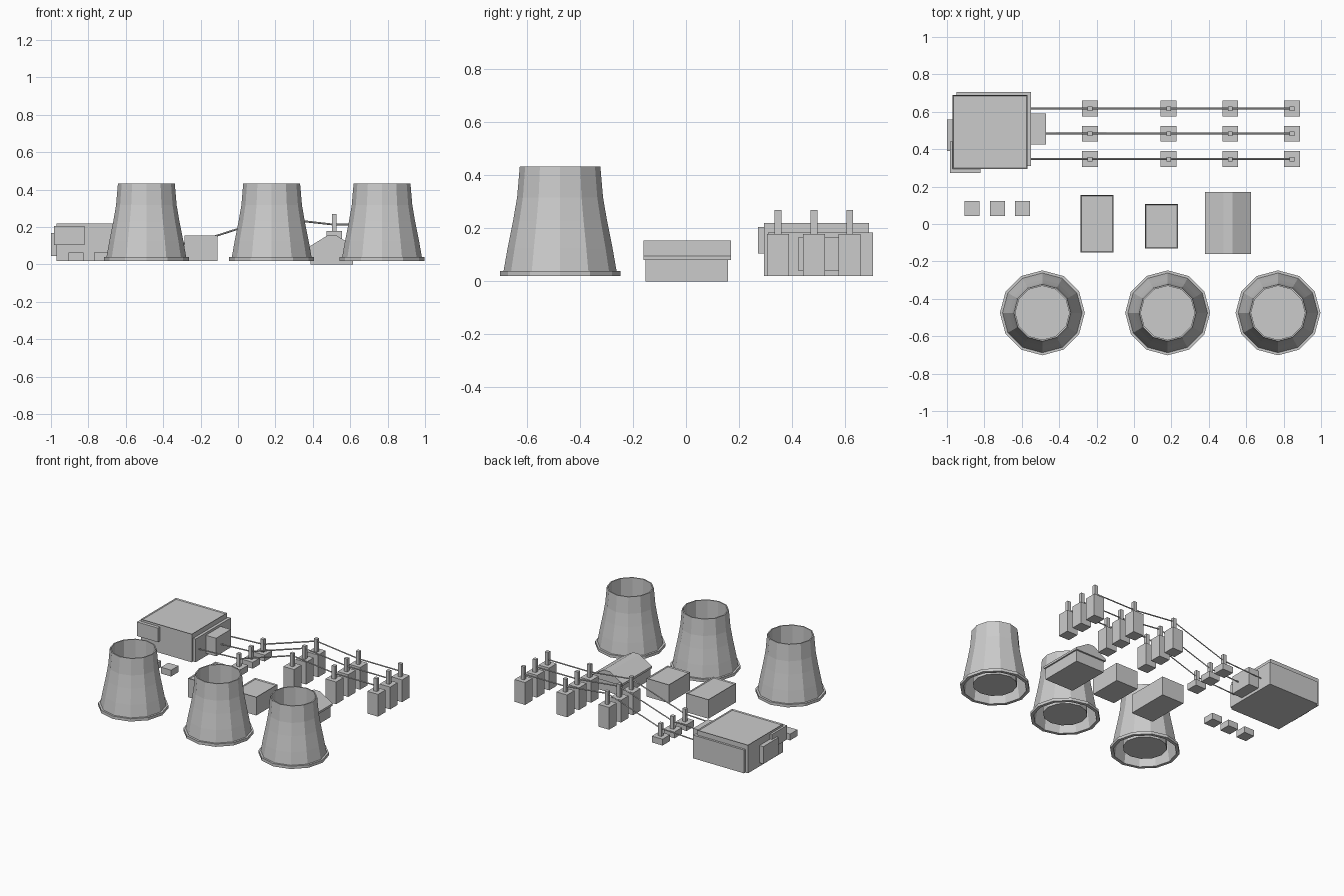
import bpy, bmesh
from math import cos, sin, pi
from mathutils import Vector

if "Cube" in bpy.data.objects:
    bpy.data.objects.remove(bpy.data.objects["Cube"])

grey = bpy.data.materials.new("light_grey")
grey.diffuse_color = (0.6, 0.6, 0.6, 1)
grey.use_nodes = True
grey.node_tree.nodes["Principled BSDF"].inputs["Base Color"].default_value = (0.6, 0.6, 0.6, 1)


def finish(name, bm):
    bmesh.ops.recalc_face_normals(bm, faces=bm.faces)
    mesh = bpy.data.meshes.new(name)
    bm.to_mesh(mesh)
    bm.free()
    mesh.materials.append(grey)
    ob = bpy.data.objects.new(name, mesh)
    bpy.context.collection.objects.link(ob)
    return ob


def add_box(bm, low, high):
    low, high = Vector(low), Vector(high)
    verts = bmesh.ops.create_cube(bm, size=1)["verts"]
    bmesh.ops.scale(bm, vec=high - low, verts=verts)
    bmesh.ops.translate(bm, vec=(low + high) / 2, verts=verts)


def box(name, low, high, recess=False):
    """Box between two corners, optionally with a shallow parapet roof."""
    bm = bmesh.new()
    add_box(bm, low, high)
    if recess:
        bm.normal_update()
        top = max(bm.faces, key=lambda f: f.calc_center_median().z)
        bmesh.ops.inset_region(bm, faces=[top], thickness=0.007)
        bmesh.ops.translate(bm, vec=(0, 0, -0.007), verts=top.verts)
    return finish(name, bm)


def prism(name, outline, y0, y1):
    """Extrude an x-z outline along y."""
    bm = bmesh.new()
    face = bm.faces.new([bm.verts.new((x, y0, z)) for x, z in outline])
    ext = bmesh.ops.extrude_face_region(bm, geom=[face])["geom"]
    bmesh.ops.translate(bm, vec=(0, y1 - y0, 0),
                        verts=[v for v in ext if isinstance(v, bmesh.types.BMVert)])
    return finish(name, bm)


def lathe(name, profile, cx, cy, sides=12):
    """Turn a radius-height profile whose first point lies on the axis."""
    bm = bmesh.new()
    centre = bm.verts.new((cx, cy, profile[0][1]))
    rings = [[bm.verts.new((cx + r * cos(2 * pi * i / sides),
                            cy + r * sin(2 * pi * i / sides), z))
              for i in range(sides)] for r, z in profile[1:]]
    for i in range(sides):
        j = (i + 1) % sides
        bm.faces.new((centre, rings[0][i], rings[0][j]))
        for a, b in zip(rings, rings[1:]):
            bm.faces.new((a[i], a[j], b[j], b[i]))
    return finish(name, bm)


def cable(name, points, radius):
    curve = bpy.data.curves.new(name, "CURVE")
    curve.dimensions = "3D"
    curve.bevel_depth = radius
    curve.bevel_resolution = 0
    curve.use_fill_caps = True
    spline = curve.splines.new("POLY")
    spline.points.add(len(points) - 1)
    for p, co in zip(spline.points, points):
        p.co = (*co, 1)
    curve.materials.append(grey)
    ob = bpy.data.objects.new(name, curve)
    bpy.context.collection.objects.link(ob)


# Cooling towers: floor, inner shaft, lip, flared shell, foot flange, underside
tower = [(0, 0.045), (0.144, 0.045), (0.144, 0.433), (0.152, 0.433), (0.162, 0.317),
         (0.177, 0.23), (0.198, 0.125), (0.213, 0.04), (0.227, 0.04), (0.227, 0.02),
         (0.205, 0.02), (0.19, 0.125), (0.169, 0.23), (0.146, 0.41)]
for i, x in enumerate((-0.49, 0.18, 0.77)):
    lathe(f"cooling_tower_{i + 1}", tower, x, -0.475)

# Main building with its annexes
box("main_hall", (-0.97, 0.295, 0.02), (-0.57, 0.69, 0.22), True)
box("main_hall_outer_wall", (-0.95, 0.31, 0.02), (-0.55, 0.705, 0.185))
box("front_annex", (-0.985, 0.272, 0.105), (-0.82, 0.44, 0.205))
box("side_annex", (-1.0, 0.39, 0.045), (-0.84, 0.56, 0.168))
box("switch_annex", (-0.6, 0.425, 0.04), (-0.47, 0.59, 0.168))

# Small ground units in a row
for i, x in enumerate((-0.865, -0.73, -0.595)):
    box(f"ground_unit_{i + 1}", (x - 0.04, 0.042, 0.02), (x + 0.04, 0.124, 0.065))

# Flat-roofed sheds
box("large_shed", (-0.285, -0.153, 0.02), (-0.11, 0.155, 0.155), True)
box("small_shed", (0.06, -0.13, 0.02), (0.235, 0.107, 0.15), True)

# House with a clipped gable roof
box("house_walls", (0.388, -0.153, 0), (0.615, 0.158, 0.08))
prism("house_roof", [(0.38, 0.08), (0.625, 0.08), (0.625, 0.095), (0.527, 0.155),
                     (0.478, 0.155), (0.38, 0.095)], -0.16, 0.17)

# Switchyard: per column x, block top, pole top and cable height
columns = [(-0.235, 0.065, 0.155, 0.115), (0.185, 0.178, 0.27, 0.25),
           (0.515, 0.178, 0.27, 0.213), (0.845, 0.178, 0.27, 0.213)]
for row, y in enumerate((0.347, 0.483, 0.617)):
    for col, (x, block, pole, _) in enumerate(columns):
        bm = bmesh.new()
        add_box(bm, (x - 0.042, y - 0.042, 0.02), (x + 0.042, y + 0.042, block))
        add_box(bm, (x - 0.0125, y - 0.0125, block), (x + 0.0125, y + 0.0125, pole))
        finish(f"transformer_{row + 1}_{col + 1}", bm)
    path = [(-0.56, y, 0.1)] + [(x, y, wire) for x, _, _, wire in columns]
    cable(f"power_line_{row + 1}", path, 0.005)
